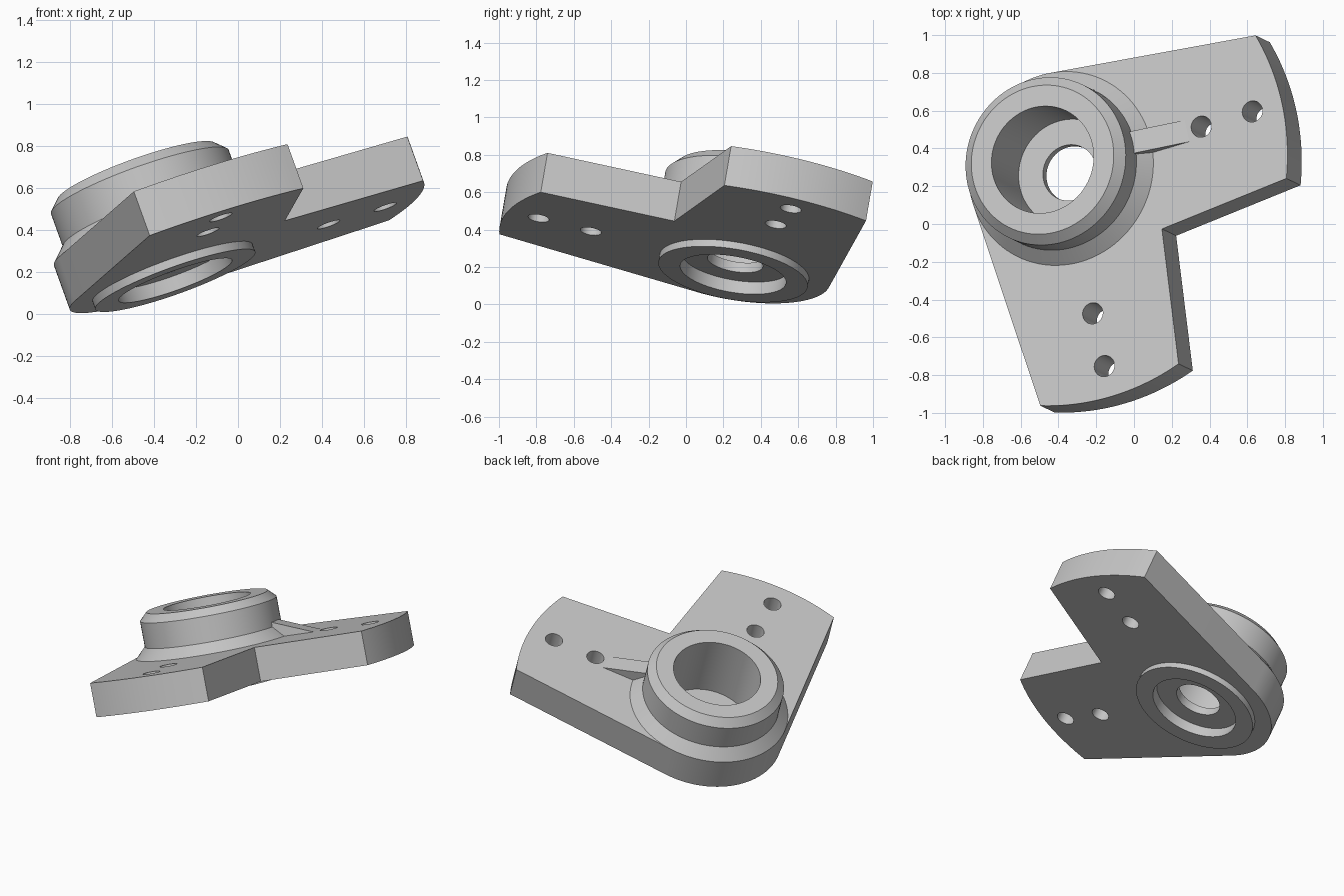
import bpy, bmesh
from math import sin, cos, acos, pi, radians
from mathutils import Matrix, Vector

cube = bpy.data.objects.get("Cube")
if cube:
    bpy.data.objects.remove(cube, do_unlink=True)

# Bracket frame: u points to the notch, w is the hub axis
w = Vector((-0.334, 0.160, 0.929)).normalized()
u = Vector((0.793, -0.475, 0.383))
u = (u - w * u.dot(w)).normalized()
v = w.cross(u)
FRAME = Matrix.Translation((-0.312, 0.258, 0.198)) @ Matrix((u, v, w)).transposed().to_4x4()

THICK = 0.226      # plate thickness
END_R = 0.52       # rounded corner around the hub
TIP_R = 1.273      # arc of the arm tips
BORE_R = 0.287
CORE_R = 0.35
SEGS = 96

grey = bpy.data.materials.new("light_grey_metal")
grey.use_nodes = True
COLOUR = (0.56, 0.56, 0.56, 1)
grey.diffuse_color = COLOUR
grey.node_tree.nodes["Principled BSDF"].inputs["Base Color"].default_value = COLOUR


def finish(name, bm):
    """Turn a bmesh in bracket coordinates into a placed object."""
    bmesh.ops.recalc_face_normals(bm, faces=bm.faces)
    mesh = bpy.data.meshes.new(name)
    bm.to_mesh(mesh)
    bm.free()
    mesh.transform(FRAME)
    mesh.materials.append(grey)
    obj = bpy.data.objects.new(name, mesh)
    bpy.context.collection.objects.link(obj)
    return obj


def prism(name, outline, offset):
    """Extrude a flat outline of 3D points along an offset."""
    bm = bmesh.new()
    face = bm.faces.new([bm.verts.new(p) for p in outline])
    new = bmesh.ops.extrude_face_region(bm, geom=[face])["geom"]
    moved = [g for g in new if isinstance(g, bmesh.types.BMVert)]
    bmesh.ops.translate(bm, vec=offset, verts=moved)
    return finish(name, bm)


def lathe(name, profile):
    """Revolve a closed (radius, height) profile about the hub axis."""
    bm = bmesh.new()
    rings = [[bm.verts.new((r * cos(a), r * sin(a), z)) for r, z in profile]
             for a in (2 * pi * i / SEGS for i in range(SEGS))]
    n = len(profile)
    for i, ring in enumerate(rings):
        nxt = rings[(i + 1) % SEGS]
        for j in range(n):
            k = (j + 1) % n
            bm.faces.new((ring[j], nxt[j], nxt[k], ring[k]))
    return finish(name, bm)


def arc(radius, start, end, steps):
    angles = [start + (end - start) * i / steps for i in range(steps + 1)]
    return [(radius * cos(a), radius * sin(a), 0) for a in angles]


def cut_hole(target, x, y, radius, segs):
    circle = [(x + radius * cos(2 * pi * i / segs), y + radius * sin(2 * pi * i / segs), -0.1)
              for i in range(segs)]
    cutter = prism("hole_cutter", circle, (0, 0, THICK + 0.2))
    cutter.hide_render = True
    mod = target.modifiers.new("hole", "BOOLEAN")
    mod.operation = "DIFFERENCE"
    mod.solver = "EXACT"
    mod.object = cutter
    bpy.context.view_layer.objects.active = target
    bpy.ops.object.modifier_apply(modifier=mod.name)
    bpy.data.objects.remove(cutter, do_unlink=True)


# Two-armed plate with arc tips and sides tangent to the hub corner
inner, outer = radians(26.5), radians(63)
tangent = outer + acos(END_R / TIP_R)
outline = [(0.671, 0, 0)]
outline += arc(TIP_R, inner, outer, 20)
outline += arc(END_R, tangent, 2 * pi - tangent, 36)
outline += arc(TIP_R, -outer, -inner, 20)
plate = prism("arm_plate", outline, (0, 0, THICK))

# Hub opening and two bolt holes in each arm
cut_hole(plate, 0, 0, CORE_R, SEGS)
for side in (1, -1):
    for reach in (0.572, 0.78):
        cut_hole(plate, reach, side * reach, 0.057, 32)

# Hub: lower boss, flared foot, chamfered rim, bore with a thin holed web
hub = lathe("bearing_hub", [
    (0.15, 0.03), (BORE_R, 0.03), (BORE_R, -0.04), (0.405, -0.04), (0.405, 0),
    (CORE_R, 0), (CORE_R, THICK), (END_R, THICK), (0.45, THICK + 0.07),
    (0.45, THICK + 0.24), (0.40, THICK + 0.29), (BORE_R, THICK + 0.29),
    (BORE_R, 0.086), (0.15, 0.086)])

# Single sloping rib on the left arm
along = Vector((1, 1, 0)).normalized()
across = Vector((-1, 1, 0)).normalized()
side_shape = [(0.43, -0.02), (0.727, -0.02), (0.727, 0), (0.43, 0.107)]
rib = prism("stiffening_rib",
            [along * r + across * -0.06 + Vector((0, 0, THICK + h)) for r, h in side_shape],
            across * 0.12)

# Smooth curved walls, crisp edges
bpy.context.view_layer.update()
bpy.ops.object.select_all(action="DESELECT")
for part in (plate, hub, rib):
    part.select_set(True)
bpy.context.view_layer.objects.active = plate
bpy.ops.object.shade_smooth_by_angle(angle=radians(25))
